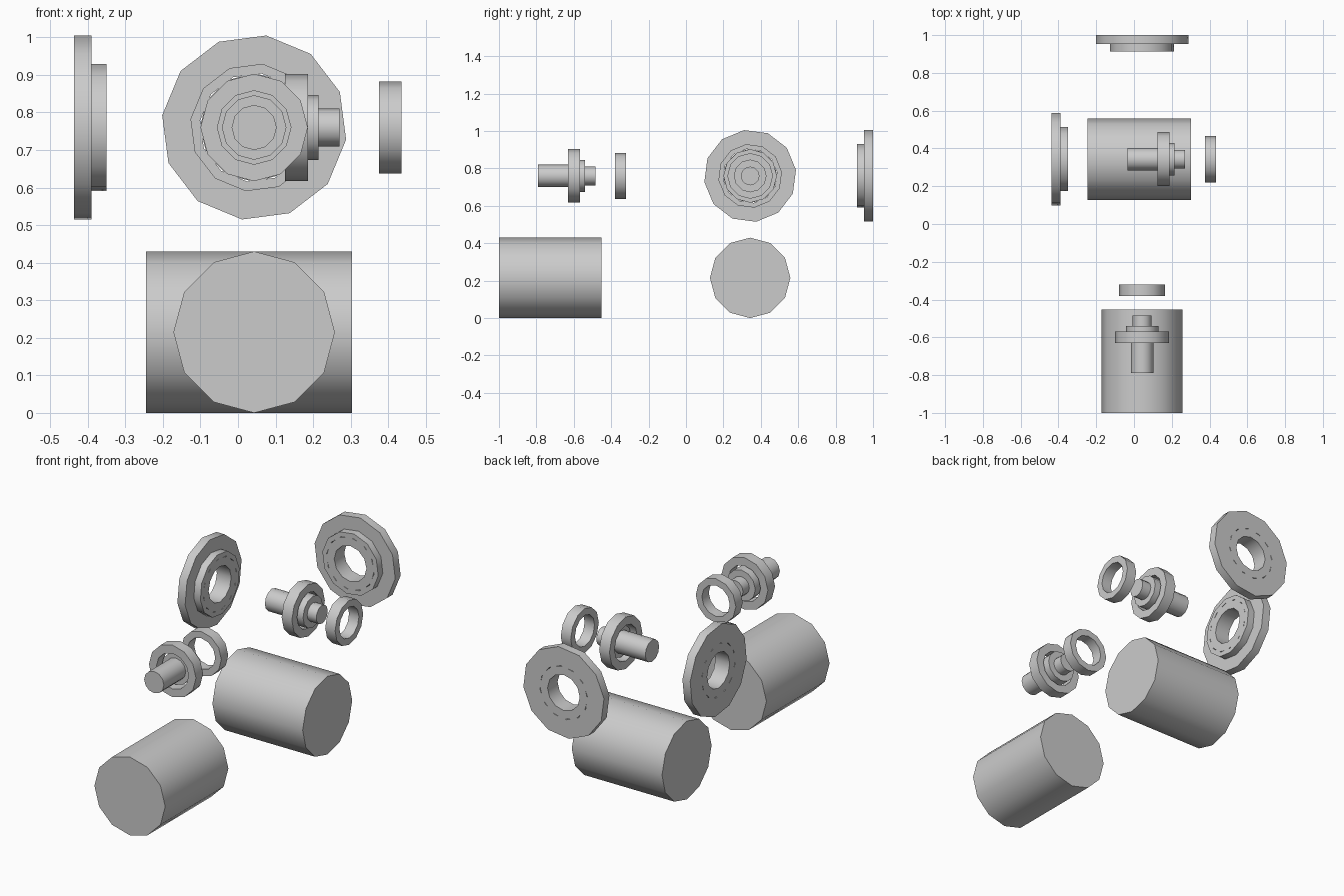
import bpy, bmesh, math

cube = bpy.data.objects.get("Cube")
if cube:
    bpy.data.objects.remove(cube)

steel = bpy.data.materials.new("plain grey")
steel.use_nodes = True
GREY = (0.6, 0.6, 0.6, 1)
steel.diffuse_color = GREY
steel.node_tree.nodes["Principled BSDF"].inputs["Base Color"].default_value = GREY

SIDES = 12
PART_Z = 0.76
BODY_R = 0.215


def turned(name, profile, axis, side, height, ring=False, twist=0):
    """Turn a profile of (distance, radius) about a line along x or y."""
    bm = bmesh.new()
    loops = []
    for dist, radius in profile:
        loop = []
        for i in range(SIDES):
            a = math.tau * i / SIDES + math.radians(twist)
            across = side + radius * math.cos(a)
            z = height + radius * math.sin(a)
            loop.append(bm.verts.new((across, dist, z) if axis == "y" else (dist, across, z)))
        loops.append(loop)
    pairs = list(zip(loops, loops[1:]))
    if ring:
        pairs.append((loops[-1], loops[0]))
    else:
        bm.faces.new(loops[0])
        bm.faces.new(loops[-1])
    for a, b in pairs:
        for i in range(SIDES):
            j = (i + 1) % SIDES
            bm.faces.new((a[i], a[j], b[j], b[i]))
    bmesh.ops.recalc_face_normals(bm, faces=bm.faces)
    mesh = bpy.data.meshes.new(name)
    bm.to_mesh(mesh)
    bm.free()
    mesh.materials.append(steel)
    obj = bpy.data.objects.new(name, mesh)
    bpy.context.collection.objects.link(obj)
    bpy.ops.object.select_all(action="DESELECT")
    obj.select_set(True)
    bpy.context.view_layer.objects.active = obj
    bpy.ops.object.shade_smooth_by_angle(angle=math.radians(40))


def washer(start, end, outer, inner):
    return [(start, inner), (start, outer), (end, outer), (end, inner)]


def roller_set(label, axis, side, start, rim, inward, twist):
    def add(name, profile, **options):
        turned(label + "_" + name, profile, axis, side, options.pop("height", PART_Z), **options)

    # Roller body
    add("roller", [(start, BODY_R), (start + 0.548, BODY_R)], height=BODY_R)

    # Stepped axle with a loose bearing around its collar
    steps = [(0.21, 0.06), (0.40, 0.06), (0.40, 0.086), (0.46, 0.086), (0.46, 0.05), (0.515, 0.05)]
    add("axle", [(start + d, r) for d, r in steps])
    add("bearing", washer(start + 0.37, start + 0.432, 0.143, 0.098), ring=True)

    # Spacer ring
    add("spacer", washer(start + 0.62, start + 0.68, 0.122, 0.085), ring=True)

    # Stepped flange with a bearing pressed into its bore
    flange = [(0, 0.145), (0, 0.247), (0.047, 0.247), (0.047, 0.171), (0.087, 0.171), (0.087, 0.145)]
    add("flange", [(rim + inward * d, r) for d, r in flange], ring=True, twist=twist)
    add("flange_bearing", washer(rim, rim + inward * 0.087, 0.145, 0.098), ring=True)


roller_set("front", "y", 0.043, -1.0, 1.0, -1, -7.5)
roller_set("side", "x", 0.343, -0.245, -0.437, 1, 7.5)
